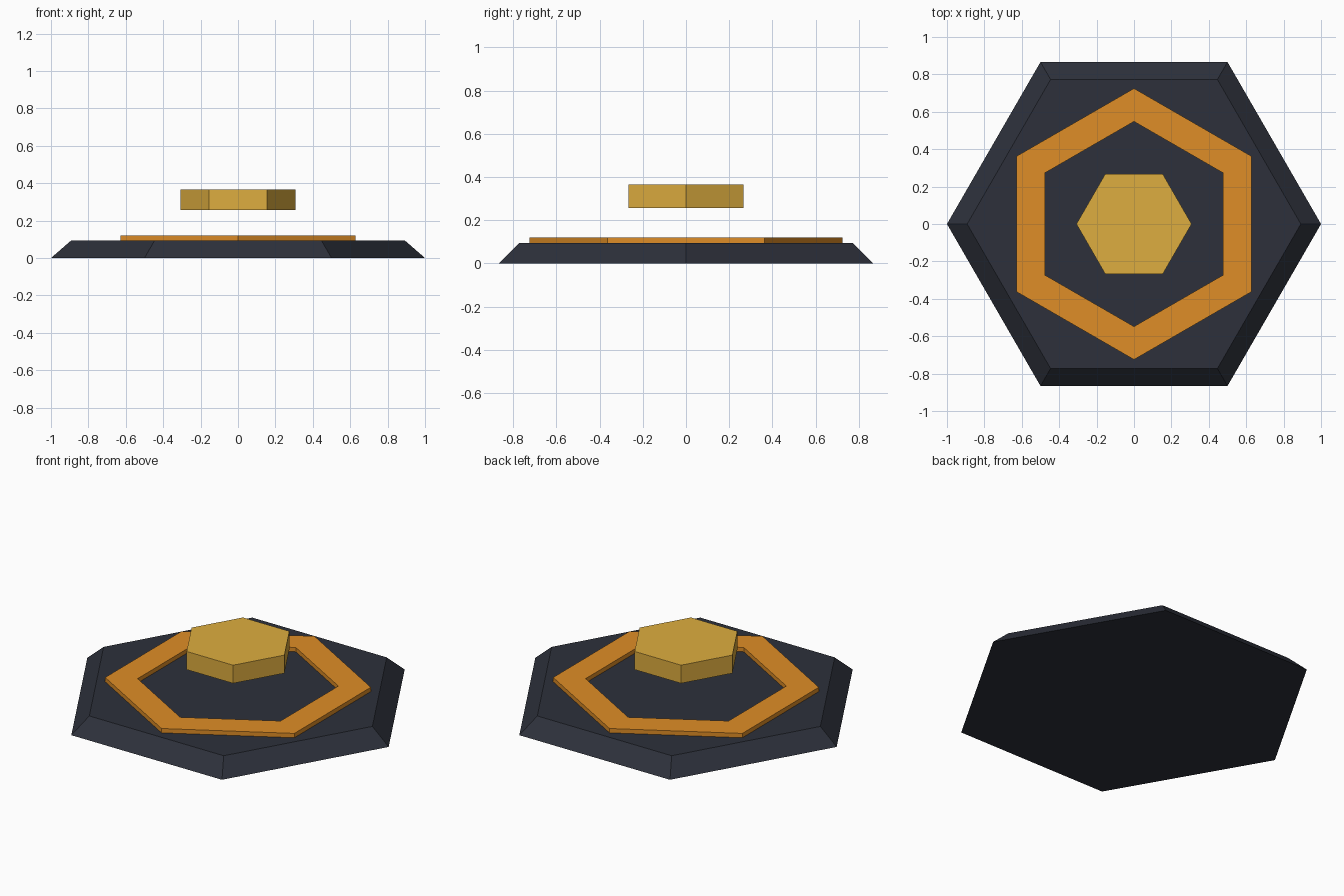
import bpy
from math import cos, sin, pi

if "Cube" in bpy.data.objects:
    bpy.data.objects.remove(bpy.data.objects["Cube"])


def material(name, color):
    mat = bpy.data.materials.new(name)
    mat.diffuse_color = (*color, 1)
    mat.use_nodes = True
    mat.node_tree.nodes["Principled BSDF"].inputs["Base Color"].default_value = mat.diffuse_color
    return mat


def hex_part(name, loops, mat, turn=0.0, ring=False):
    """Skin hexagonal loops given as (radius, z); cap the ends or close into a ring."""
    verts = [(r * cos(turn + i * pi / 3), r * sin(turn + i * pi / 3), z)
             for r, z in loops for i in range(6)]
    n = len(loops)
    faces = []
    for k in range(n if ring else n - 1):
        a, b = k * 6, (k + 1) % n * 6
        for i in range(6):
            j = (i + 1) % 6
            faces.append((a + i, a + j, b + j, b + i))
    if not ring:
        faces.append(tuple(reversed(range(6))))
        faces.append(tuple(range((n - 1) * 6, n * 6)))
    mesh = bpy.data.meshes.new(name)
    mesh.from_pydata(verts, [], faces)
    mesh.materials.append(mat)
    obj = bpy.data.objects.new(name, mesh)
    bpy.context.collection.objects.link(obj)
    return obj


dark = material("dark_slate", (0.026, 0.03, 0.043))
orange = material("orange", (0.74, 0.27, 0.02))
gold = material("gold", (0.73, 0.42, 0.05))

# Wide base plate with sloped rim
hex_part("base_plate", [(1.0, 0.0), (0.892, 0.094)], dark)

# Raised ring, turned so its corners point front and back
hex_part("raised_ring", [(0.725, 0.09), (0.725, 0.12), (0.548, 0.12), (0.548, 0.09)],
         orange, turn=pi / 6, ring=True)

# Floating centre block
hex_part("floating_block", [(0.308, 0.257), (0.308, 0.366)], gold)
